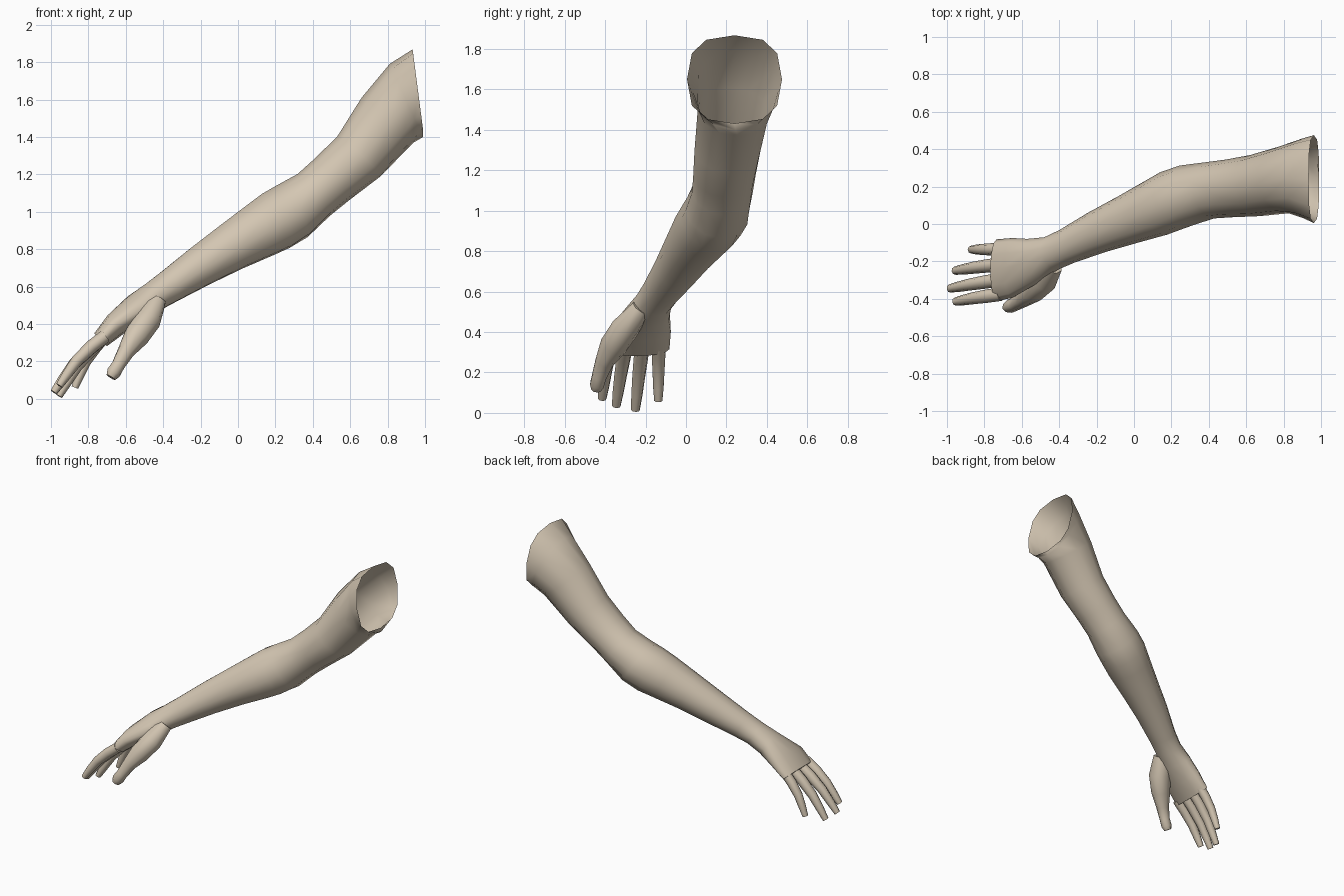
import bpy, bmesh, math
from mathutils import Vector

skin = bpy.data.materials.new("beige skin")
skin.diffuse_color = (0.66, 0.57, 0.45, 1)


def loft(name, rings, sides, cap_start=False, square=1.0):
    """Tube through rings of (centre, side radius, up radius[, axis])."""
    bm = bmesh.new()
    pts = [Vector(r[0]) for r in rings]
    loops = []
    for i, r in enumerate(rings):
        if len(r) > 3:
            axis = Vector(r[3]).normalized()
        else:
            axis = (pts[max(i - 1, 0)] - pts[min(i + 1, len(pts) - 1)]).normalized()
        side = Vector((0, 0, 1)).cross(axis).normalized()
        up = axis.cross(side)
        loop = []
        for k in range(sides):
            a = 2 * math.pi * k / sides
            c, s = math.cos(a), math.sin(a)
            e = square if i == 0 else 1.0
            c = math.copysign(abs(c) ** e, c)
            s = math.copysign(abs(s) ** e, s)
            loop.append(bm.verts.new(pts[i] + side * r[1] * c + up * r[2] * s))
        loops.append(loop)
    for a, b in zip(loops, loops[1:]):
        for k in range(sides):
            n = (k + 1) % sides
            bm.faces.new((a[k], a[n], b[n], b[k])).smooth = True
    bm.faces.new(loops[-1])
    if cap_start:
        bm.faces.new(loops[0][::-1])
    bmesh.ops.recalc_face_normals(bm, faces=bm.faces)
    me = bpy.data.meshes.new(name)
    bm.to_mesh(me)
    bm.free()
    me.materials.append(skin)
    ob = bpy.data.objects.new(name, me)
    bpy.context.collection.objects.link(ob)
    return ob


flat = (1, 0, 1)  # hand axis, so the knuckles line up along y

# Upper arm (open at the shoulder), elbow, forearm, wrist and palm
loft("arm_and_palm", [
    ((0.962, 0.24, 1.65), 0.235, 0.22, (1, 0, 0.13)),
    ((0.90, 0.245, 1.595), 0.212, 0.215, (1, 0, 0.45)),
    ((0.80, 0.235, 1.49), 0.18, 0.185),
    ((0.645, 0.205, 1.295), 0.165, 0.158),
    ((0.505, 0.19, 1.175), 0.155, 0.145),
    ((0.405, 0.18, 1.09), 0.152, 0.142),
    ((0.285, 0.155, 1.00), 0.163, 0.163),
    ((0.20, 0.125, 0.95), 0.163, 0.165),
    ((0.115, 0.085, 0.90), 0.155, 0.154),
    ((-0.03, 0.025, 0.815), 0.135, 0.133),
    ((-0.20, -0.045, 0.71), 0.115, 0.112),
    ((-0.36, -0.12, 0.605), 0.096, 0.092),
    ((-0.445, -0.158, 0.55), 0.094, 0.083),
    ((-0.53, -0.19, 0.49), 0.118, 0.082),
    ((-0.65, -0.235, 0.40), 0.16, 0.066, flat),
    ((-0.735, -0.247, 0.315), 0.165, 0.048, flat),
], 12, square=0.75)

# Thumb with its fleshy base
loft("thumb", [
    ((-0.44, -0.22, 0.52), 0.06, 0.05),
    ((-0.485, -0.30, 0.42), 0.075, 0.07),
    ((-0.545, -0.36, 0.33), 0.066, 0.07),
    ((-0.60, -0.405, 0.25), 0.045, 0.047),
    ((-0.64, -0.43, 0.18), 0.037, 0.038),
    ((-0.665, -0.44, 0.14), 0.037, 0.04),
    ((-0.68, -0.445, 0.115), 0.025, 0.028),
], 8, cap_start=True)

# Four fingers: base y, tip position, size
for name, y, tip, s in [
    ("index_finger", -0.375, (-0.955, -0.415, 0.07), 1.0),
    ("middle_finger", -0.297, (-0.985, -0.345, 0.035), 1.0),
    ("ring_finger", -0.215, (-0.958, -0.250, 0.015), 1.0),
    ("little_finger", -0.135, (-0.872, -0.137, 0.06), 0.92),
]:
    base, end = Vector((-0.71, y, 0.335)), Vector(tip)
    bow = Vector((-0.7, 0, 0.7)) * 0.022
    loft(name, [
        (base, 0.036 * s, 0.036 * s),
        (base.lerp(end, 0.25) + bow * 0.7, 0.036 * s, 0.036 * s),
        (base.lerp(end, 0.55) + bow, 0.032 * s, 0.032 * s),
        (base.lerp(end, 0.8) + bow * 0.5, 0.028 * s, 0.027 * s),
        (end, 0.022 * s, 0.02 * s),
    ], 8, cap_start=True)
